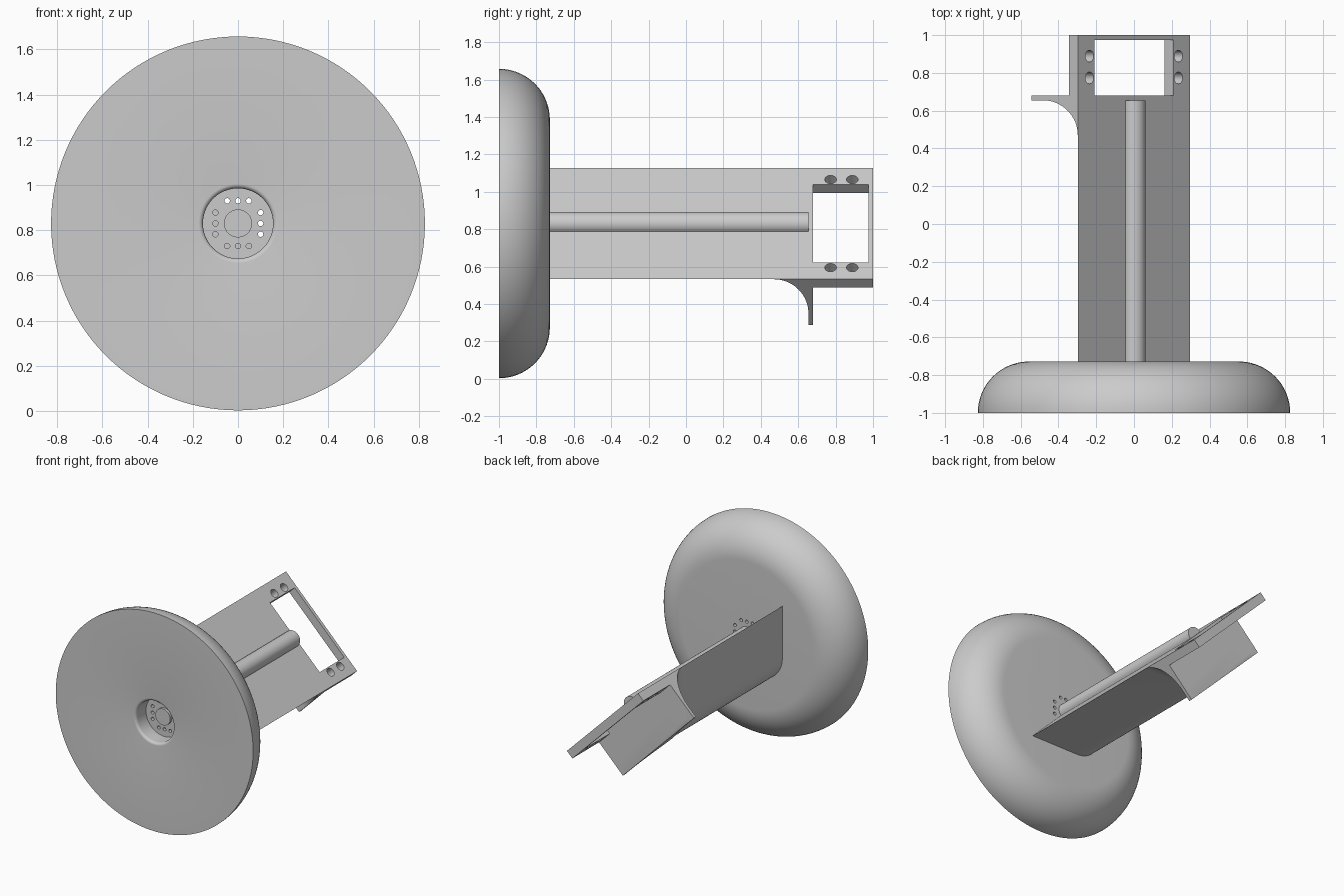
import bpy, bmesh, math
from mathutils import Matrix, Vector

if "Cube" in bpy.data.objects:
    bpy.data.objects.remove(bpy.data.objects["Cube"])

grey = bpy.data.materials.new("light_grey")
grey.use_nodes = True
COLOUR = (0.6, 0.6, 0.6, 1)
grey.diffuse_color = COLOUR
grey.node_tree.nodes["Principled BSDF"].inputs["Base Color"].default_value = COLOUR


def finish(bm, name):
    bmesh.ops.recalc_face_normals(bm, faces=bm.faces)
    mesh = bpy.data.meshes.new(name)
    bm.to_mesh(mesh)
    bm.free()
    mesh.materials.append(grey)
    ob = bpy.data.objects.new(name, mesh)
    bpy.context.collection.objects.link(ob)
    return ob


def box(name, x, y, z):
    """Box from (min, max) pairs."""
    bm = bmesh.new()
    size = [b - a for a, b in (x, y, z)]
    mid = [(a + b) / 2 for a, b in (x, y, z)]
    bmesh.ops.create_cube(bm, size=1, matrix=Matrix.Translation(mid) @ Matrix.Diagonal((*size, 1)))
    return finish(bm, name)


def cylinder(name, start, end, radius, segments=32):
    bm = bmesh.new()
    a, b = Vector(start), Vector(end)
    turn = (b - a).to_track_quat('Z', 'Y').to_matrix().to_4x4()
    bmesh.ops.create_cone(bm, cap_ends=True, segments=segments, radius1=radius, radius2=radius,
                          depth=(b - a).length, matrix=Matrix.Translation((a + b) / 2) @ turn)
    return finish(bm, name)


def select_only(ob):
    bpy.ops.object.select_all(action='DESELECT')
    ob.select_set(True)
    bpy.context.view_layer.objects.active = ob


def combine(ob, other, operation):
    """Apply a boolean and discard the second object."""
    select_only(ob)
    mod = ob.modifiers.new(operation, 'BOOLEAN')
    mod.operation, mod.object, mod.solver = operation, other, 'EXACT'
    bpy.ops.object.modifier_apply(modifier=mod.name)
    bpy.data.objects.remove(other)


def smooth(ob):
    select_only(ob)
    bpy.ops.object.shade_smooth_by_angle(angle=math.radians(30))


AXIS_Z = 0.83
BACK = -0.728

# Round base: revolved profile of (radius, y) with a filleted socket and rounded back
R, ROUND, SOCKET, LIP = 0.827, 0.272, 0.155, 0.02
profile = [(0, -0.88), (SOCKET, -0.88)]
for i in range(7):
    t = math.radians(15 * i)
    profile.append((SOCKET + LIP * (1 - math.cos(t)), -1 + LIP * (1 - math.sin(t))))
for i in range(19):
    t = math.radians(5 * i)
    profile.append((R - ROUND * (1 - math.cos(t)), -1 + ROUND * math.sin(t)))
profile.append((0, BACK))
bm = bmesh.new()
verts = [bm.verts.new((r, y, 0)) for r, y in profile]
edges = [bm.edges.new(pair) for pair in zip(verts, verts[1:])]
bmesh.ops.spin(bm, geom=verts + edges, cent=(0, 0, 0), axis=(0, 1, 0),
               angle=math.tau, steps=128)
bmesh.ops.remove_doubles(bm, verts=bm.verts, dist=1e-4)
base = finish(bm, "round_base")

# Cable hole and four rows of three screw holes through the socket floor
holes = [(0, 0, 0.022)]
for k in range(4):
    turn = Matrix.Rotation(k * math.pi / 2, 2)
    holes += [(*(turn @ Vector((0.1, off))), 0.012) for off in (-0.048, 0, 0.048)]
for x, z, r in holes:
    combine(base, cylinder("hole_cutter", (x, -0.95, z), (x, -0.6, z), r, 20), 'DIFFERENCE')
base.location.z = AXIS_Z
smooth(base)

# Arm, built flat with its face on local z = 0 and later turned 45 degrees
HALF, CORNER, FILLET, DEPTH = 0.421, 0.2, 0.185, 0.346
FLANGE, FLANGE_END = 0.655, 0.68


def outline(offset):
    """Right triangle with a rounded lower corner, grown by an offset."""
    wide = HALF + offset * math.sqrt(2)
    centre = -HALF + CORNER * math.sqrt(2)
    pts = [(-wide, 0)]
    for i in range(17):
        t = math.radians(-135 + 90 * i / 16)
        pts.append(((CORNER + offset) * math.cos(t), centre + (CORNER + offset) * math.sin(t)))
    return pts + [(wide, 0)]


stations = [(BACK, 0)]
for i in range(17):
    t = math.pi / 2 * i / 16
    stations.append((FLANGE - FILLET + FILLET * math.sin(t), FILLET * (1 - math.cos(t))))
stations.append((FLANGE_END, FILLET))
bm = bmesh.new()
rings = [[bm.verts.new((x, y, z)) for x, z in outline(o)] for y, o in stations]
for a, b in zip(rings, rings[1:]):
    for i in range(len(a)):
        j = (i + 1) % len(a)
        bm.faces.new((a[i], a[j], b[j], b[i]))
bm.faces.new(rings[0])
bm.faces.new(rings[-1])
arm = finish(bm, "arm")
combine(arm, box("trim", (-HALF, HALF), (-2, 2), (-DEPTH, 0.1)), 'INTERSECT')

# Flange and motor plate at the end of the arm
combine(arm, box("flange", (-HALF, HALF), (FLANGE, FLANGE_END), (-DEPTH, 0)), 'UNION')
combine(arm, box("plate", (-HALF, HALF), (FLANGE, 1), (-0.064, 0)), 'UNION')

# Window, mounting holes and cable groove
combine(arm, box("window", (-0.294, 0.294), (FLANGE_END, 0.975), (-0.2, 0.1)), 'DIFFERENCE')
for x in (-0.333, 0.333):
    for y in (0.773, 0.889):
        combine(arm, cylinder("hole_cutter", (x, y, -0.2), (x, y, 0.1), 0.031), 'DIFFERENCE')
combine(arm, cylinder("groove_cutter", (0, -0.9, 0), (0, FLANGE, 0), 0.062, 48), 'DIFFERENCE')
arm.rotation_euler.y = math.radians(45)
arm.location.z = AXIS_Z
smooth(arm)
